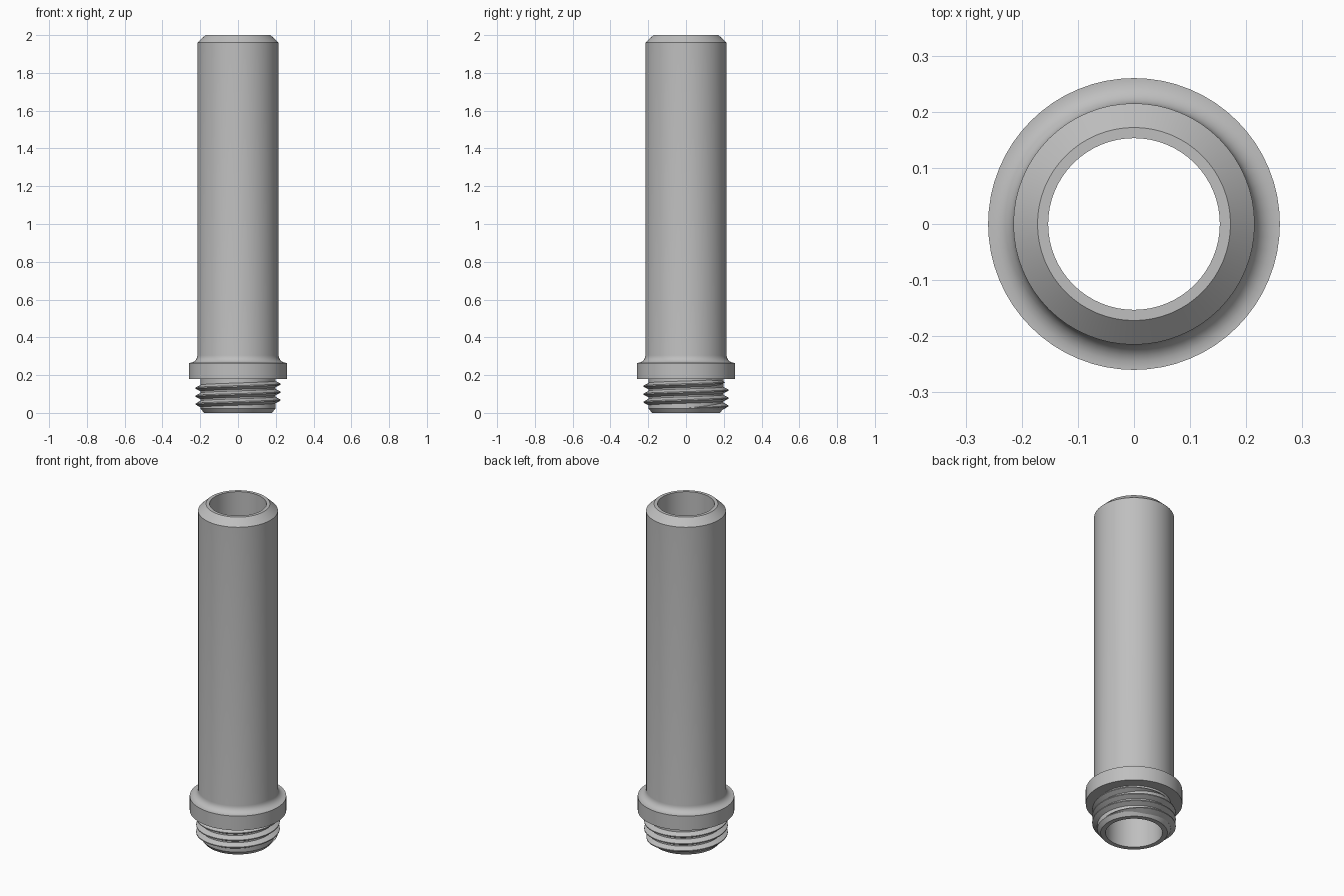
import bpy, bmesh, math

cube = bpy.data.objects.get("Cube")
if cube:
    bpy.data.objects.remove(cube)

SEGMENTS = 64
grey = bpy.data.materials.new("satin grey")
grey.use_nodes = True
colour = (0.52, 0.52, 0.52, 1)
grey.diffuse_color = colour
grey.node_tree.nodes["Principled BSDF"].inputs["Base Color"].default_value = colour


def sweep(name, sections, closed):
    """Skin a list of equal-length closed cross-sections."""
    bm = bmesh.new()
    rings = [[bm.verts.new(p) for p in s] for s in sections]
    pairs = list(zip(rings, rings[1:]))
    if closed:
        pairs.append((rings[-1], rings[0]))
    else:
        bm.faces.new(rings[0])
        bm.faces.new(rings[-1])
    for a, b in pairs:
        for i in range(len(a)):
            j = (i + 1) % len(a)
            bm.faces.new((a[i], b[i], b[j], a[j]))
    bmesh.ops.recalc_face_normals(bm, faces=bm.faces)
    mesh = bpy.data.meshes.new(name)
    bm.to_mesh(mesh)
    bm.free()
    mesh.materials.append(grey)
    obj = bpy.data.objects.new(name, mesh)
    bpy.context.collection.objects.link(obj)
    bpy.ops.object.select_all(action='DESELECT')
    obj.select_set(True)
    bpy.context.view_layer.objects.active = obj
    bpy.ops.object.shade_smooth_by_angle(angle=math.radians(30))
    return obj


def polar(r, a, z):
    return (r * math.cos(a), r * math.sin(a), z)


# Hollow tube with chamfered ends, collar and a concave fillet above the collar
bore, tube_r, collar_r, core_r = 0.153, 0.215, 0.26, 0.198
collar_top, fillet = 0.265, 0.04
profile = [(bore, 0), (0.18, 0), (core_r, 0.022), (core_r, 0.18),
           (collar_r, 0.18), (collar_r, collar_top)]
for i in range(7):
    a = math.pi / 2 * i / 6
    profile.append((tube_r + fillet * (1 - math.sin(a)),
                    collar_top + fillet * (1 - math.cos(a))))
profile += [(tube_r, 1.96), (0.172, 2), (bore, 2)]
angles = [math.tau * i / SEGMENTS for i in range(SEGMENTS)]
sweep("tube_body", [[polar(r, a, z) for r, z in profile] for a in angles], True)

# Helical screw thread whose ridge fades out at both ends
pitch, start, turns, crest_r = 0.042, 0.026, 3.3, 0.225
count = int(turns * SEGMENTS)
sections = []
for i in range(count + 1):
    a = math.tau * i / SEGMENTS
    z = start + pitch * i / SEGMENTS
    fade = max(0.04, min(1, i / 12, (count - i) / 12))
    crest = core_r + (crest_r - core_r) * fade
    half = pitch * 0.48 * fade
    flat = pitch * 0.07 * fade
    sections.append([polar(core_r - 0.006, a, z - half), polar(crest, a, z - flat),
                     polar(crest, a, z + flat), polar(core_r - 0.006, a, z + half)])
sweep("screw_thread", sections, False)
